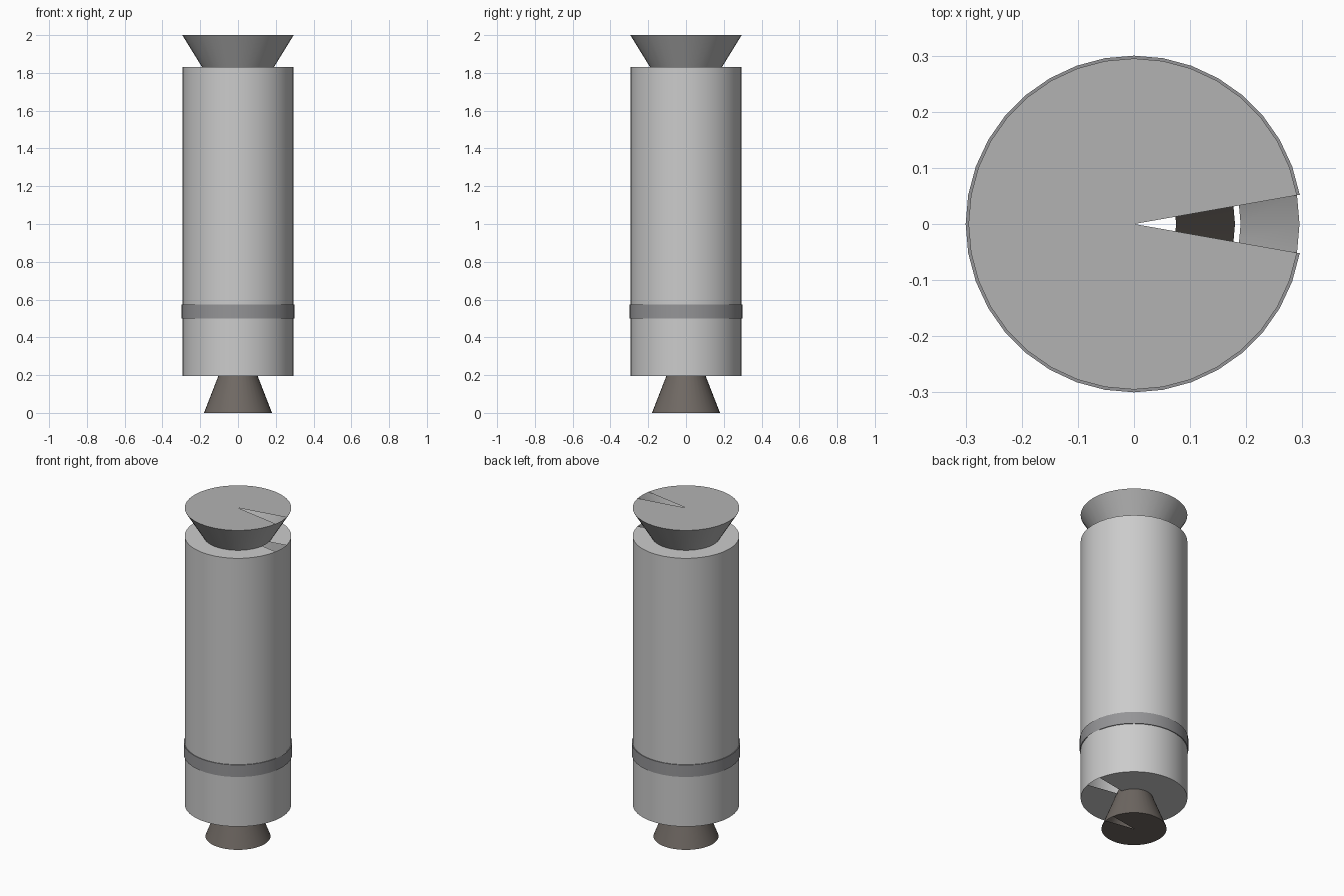
import bpy, bmesh
from math import cos, sin, tau

if "Cube" in bpy.data.objects:
    bpy.data.objects.remove(bpy.data.objects["Cube"])

SIDES = 36  # 10 degree steps, one vertex on +x


def material(name, rgb):
    m = bpy.data.materials.new(name)
    m.diffuse_color = (*rgb, 1)
    m.use_nodes = True
    m.node_tree.nodes["Principled BSDF"].inputs["Base Color"].default_value = m.diffuse_color
    return m


def drum(name, r0, z0, r1, z1, mat=None):
    """Tapered drum whose fan caps leave a 20 degree slot open at +x."""
    bm = bmesh.new()
    rings = []
    for r, z in ((r0, z0), (r1, z1)):
        rings.append([bm.verts.new((r * cos(tau * i / SIDES), r * sin(tau * i / SIDES), z))
                      for i in range(SIDES)])
    low, high = rings
    # Full side wall
    for i in range(SIDES):
        j = (i + 1) % SIDES
        bm.faces.new((low[i], low[j], high[j], high[i])).smooth = True
    # Slotted end caps
    c0, c1 = bm.verts.new((0, 0, z0)), bm.verts.new((0, 0, z1))
    for i in range(1, SIDES - 1):
        bm.faces.new((c0, low[i + 1], low[i]))
        bm.faces.new((c1, high[i], high[i + 1]))
    # Sharp rims
    for ring in rings:
        for i in range(SIDES):
            bm.edges.get((ring[i], ring[(i + 1) % SIDES])).smooth = False
    me = bpy.data.meshes.new(name)
    bm.to_mesh(me)
    bm.free()
    if mat:
        me.materials.append(mat)
    ob = bpy.data.objects.new(name, me)
    bpy.context.collection.objects.link(ob)
    return ob


dark_grey = material("dark_grey", (0.30, 0.30, 0.31))
mid_grey = material("mid_grey", (0.45, 0.45, 0.45))
burnt_metal = material("burnt_metal", (0.16, 0.14, 0.125))

# Main tank, joint band, flared top adapter and engine bell
drum("tank_body", 0.295, 0.195, 0.295, 1.83)
drum("joint_band", 0.30, 0.50, 0.30, 0.573, dark_grey)
drum("top_adapter", 0.19, 1.83, 0.295, 2.0, mid_grey)
drum("engine_bell", 0.18, 0.0, 0.075, 0.27, burnt_metal)
